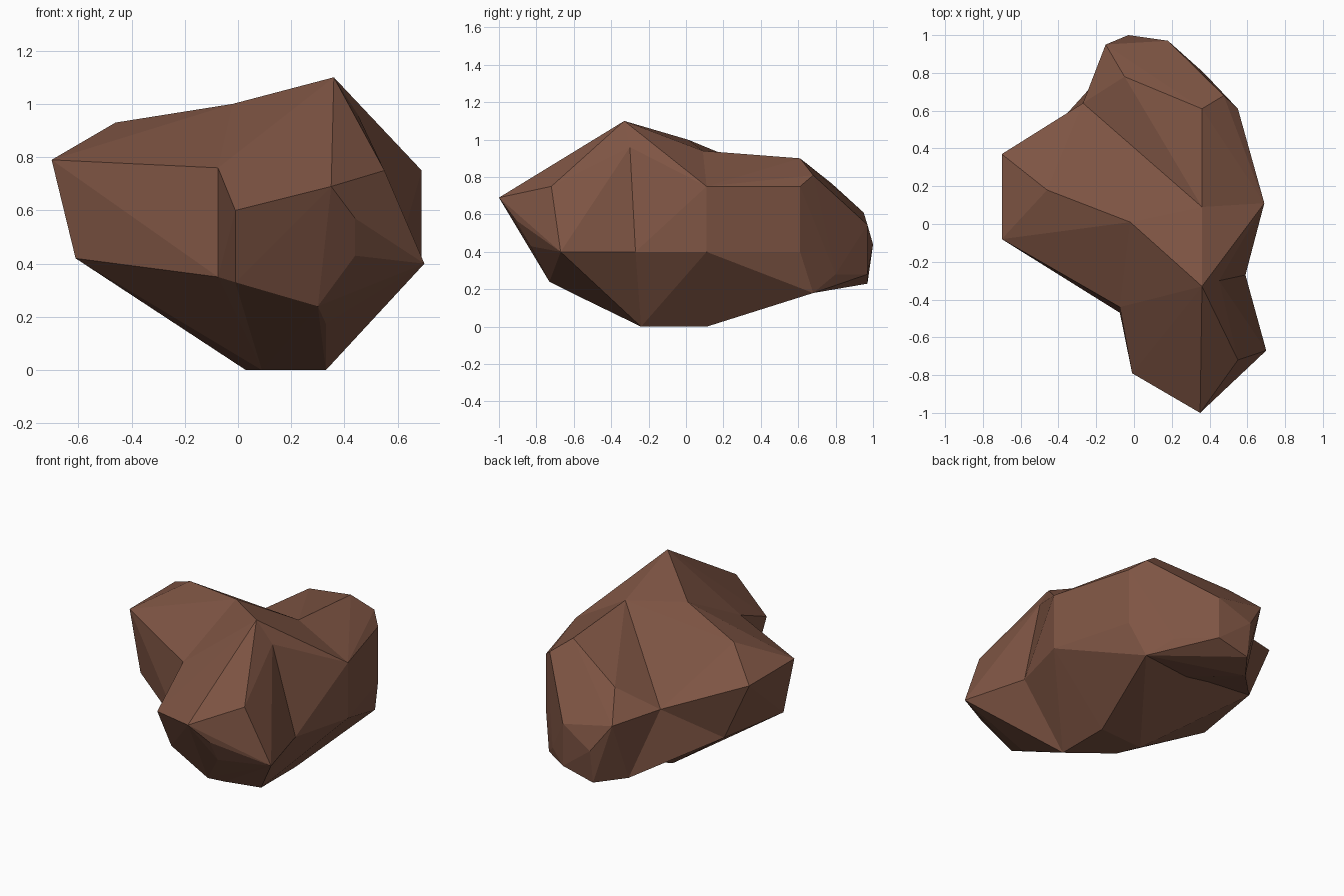
import bpy
import bmesh

if "Cube" in bpy.data.objects:
    bpy.data.objects.remove(bpy.data.objects["Cube"])

brown = bpy.data.materials.new("rock brown")
brown.diffuse_color = (0.21, 0.09, 0.057, 1)
brown.use_nodes = True
brown.node_tree.nodes["Principled BSDF"].inputs["Base Color"].default_value = brown.diffuse_color

# Points where the lobes meet
PEAK, SADDLE, BROW = (.36, -.33, 1.10), (.36, .09, .94), (-.02, .01, 1.0)
R_TOP, R_LOW = (.45, -.30, .96), (.59, -.27, .40)        # right valley
L_TOP, L_LOW = (-.27, .64, .63), (-.165, .464, .34)      # back left valley
L_FRONT, L_BACK = (-.536, .385, .425), (-.16, .80, .23)  # ends of that valley
F_TOP, F_LOW = (-.075, -.44, .76), (-.075, -.47, .35)    # front left valley
S_TOP, S_LOW, S_BACK = (.69, .11, .75), (.69, .11, .40), (.55, .61, .40)  # right side
HEEL = (.48, .68, .18)
B1, B2, B3, B4 = (.33, .11, 0), (.33, -.24, 0), (.03, .09, 0), (.09, -.05, 0)  # foot


def lobe(name, points):
    """One faceted convex chunk of stone."""
    bm = bmesh.new()
    for p in points:
        bm.verts.new(p)
    res = bmesh.ops.convex_hull(bm, input=bm.verts)
    junk = {g for g in res["geom_interior"] + res["geom_unused"]
            if isinstance(g, bmesh.types.BMVert)}
    bmesh.ops.delete(bm, geom=list(junk), context='VERTS')
    bmesh.ops.recalc_face_normals(bm, faces=bm.faces)
    me = bpy.data.meshes.new(name)
    bm.to_mesh(me)
    bm.free()
    me.materials.append(brown)
    ob = bpy.data.objects.new(name, me)
    bpy.context.collection.objects.link(ob)
    return ob


# Middle mass joining the lobes
rock = lobe("rock", [PEAK, SADDLE, BROW, R_TOP, R_LOW, L_LOW, F_LOW, S_TOP, S_LOW,
                     S_BACK, HEEL, B1, B2, B3, B4])

# Front spur
front = lobe("front_lobe", [
    PEAK, BROW, R_TOP, R_LOW, F_TOP, F_LOW, B2, B4,
    (-.01, -.79, .60), (.35, -1.0, .69), (.44, -.91, .57), (.44, -.83, .43),
    (.55, -.72, .75), (.70, -.67, .40), (.30, -.73, .24), (.33, -.60, .175),
    (-.01, -.65, .33)])

# Left spur
left = lobe("left_lobe", [
    SADDLE, BROW, L_TOP, L_LOW, L_FRONT, F_TOP, F_LOW, B3, B4,
    (-.46, .18, .93), (-.70, .37, .79), (-.70, -.08, .79), (-.61, -.10, .42)])

# Back spur
back = lobe("back_lobe", [
    SADDLE, R_LOW, L_TOP, L_LOW, L_BACK, S_TOP, S_LOW, S_BACK, HEEL,
    (.36, .61, .90), (-.05, .78, .765), (-.15, .95, .61), (-.03, 1.0, .44),
    (.18, .97, .545), (.475, .68, .81), (.55, .61, .75), (.37, .80, .28),
    (.18, .97, .28), (-.03, .97, .23)])

# Web of stone between the left and back spurs
web = lobe("web", [L_TOP, L_LOW, L_FRONT, L_BACK, (.1, .3, .5)])

# Fuse the lobes into one skin
parts = (front, left, back, web)
for part in parts:
    mod = rock.modifiers.new("join " + part.name, 'BOOLEAN')
    mod.operation = 'UNION'
    mod.solver = 'EXACT'
    mod.object = part
bpy.context.view_layer.objects.active = rock
for mod in list(rock.modifiers):
    bpy.ops.object.modifier_apply(modifier=mod.name)
for part in parts:
    bpy.data.objects.remove(part)
